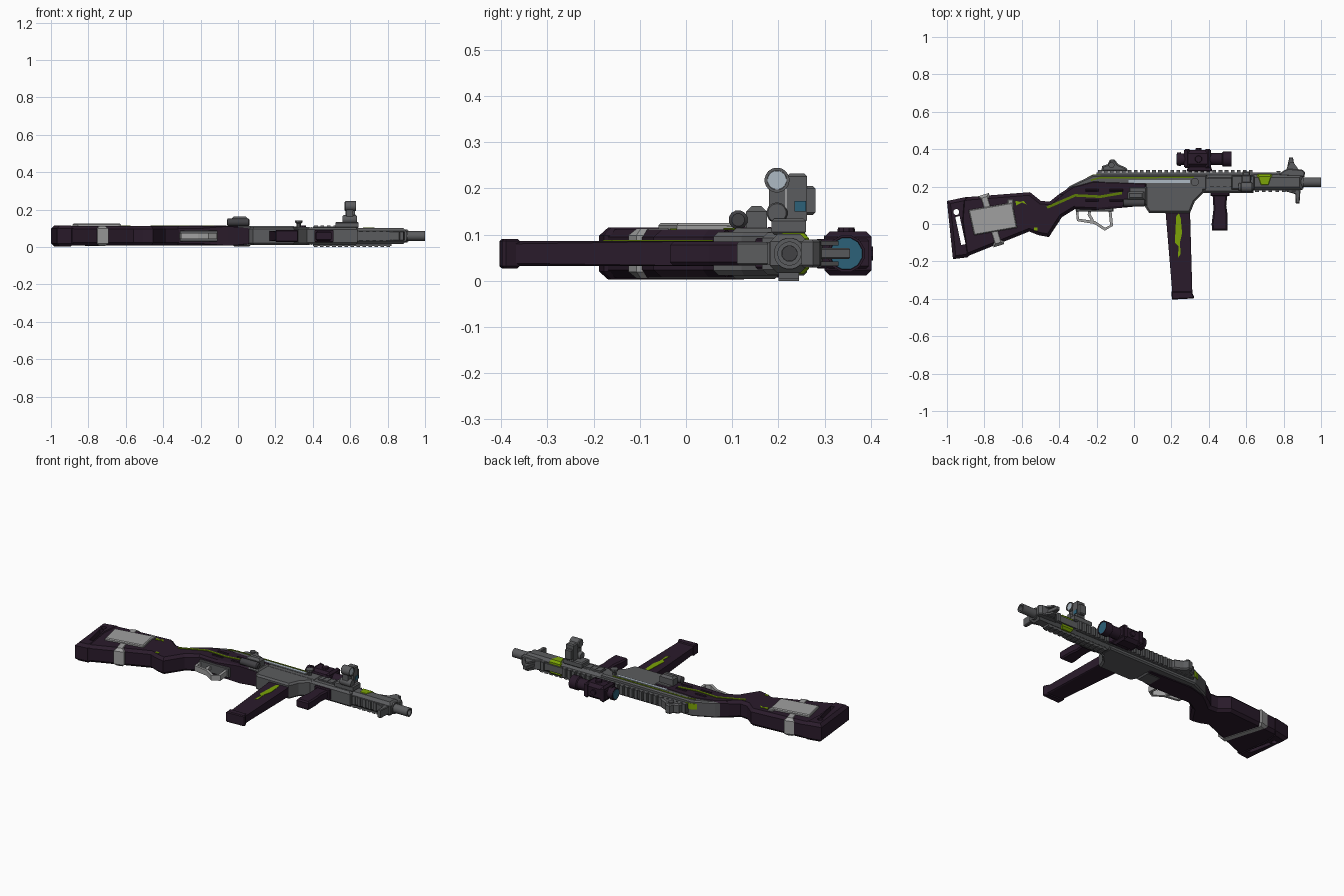
import bpy, bmesh, math
from mathutils import Vector

if "Cube" in bpy.data.objects:
    bpy.data.objects.remove(bpy.data.objects["Cube"])

ZC = 0.059  # mid-plane of the gun, which lies on its side


def mat(name, r, g, b):
    m = bpy.data.materials.new(name)
    m.diffuse_color = (r, g, b, 1)
    m.use_nodes = True
    m.node_tree.nodes["Principled BSDF"].inputs["Base Color"].default_value = m.diffuse_color
    return m


PURPLE = mat("dark_purple", 0.023, 0.011, 0.024)
GREY = mat("gun_grey", 0.105, 0.107, 0.112)
DARK = mat("dark_grey", 0.055, 0.054, 0.06)
LIGHT = mat("light_grey", 0.35, 0.35, 0.35)
SILVER = mat("silver_blue", 0.42, 0.49, 0.55)
LIME = mat("lime", 0.20, 0.37, 0.002)
OLIVE = mat("olive_green", 0.11, 0.20, 0.002)
TEAL = mat("lens_teal", 0.025, 0.12, 0.19)


def finish(name, bm, m):
    bmesh.ops.recalc_face_normals(bm, faces=bm.faces[:])
    me = bpy.data.meshes.new(name)
    bm.to_mesh(me)
    bm.free()
    me.materials.append(m)
    ob = bpy.data.objects.new(name, me)
    bpy.context.collection.objects.link(ob)
    return ob


def prism(name, pts, z0, z1, m, ch=0.0):
    """Outline in x,y extruded from z0 to z1 with chamfered rims."""
    bm = bmesh.new()
    f = bm.faces.new([bm.verts.new((x, y, z0)) for x, y in pts])
    ex = bmesh.ops.extrude_face_region(bm, geom=[f])
    for v in ex["geom"]:
        if isinstance(v, bmesh.types.BMVert):
            v.co.z = z1
    if ch:
        rim = [e for e in bm.edges if abs(e.verts[0].co.z - e.verts[1].co.z) < 1e-6]
        bmesh.ops.bevel(bm, geom=rim, offset=ch, segments=1, affect='EDGES', clamp_overlap=True)
    return finish(name, bm, m)


def mid(name, pts, half, m, ch=0.0):
    return prism(name, pts, ZC - half, ZC + half, m, ch)


def rect(x0, x1, y0, y1):
    return [(x0, y0), (x1, y0), (x1, y1), (x0, y1)]


def strip(path, w):
    """Outline of a polyline of width w."""
    left, right = [], []
    for i, p in enumerate(path):
        a, b = Vector(path[max(i - 1, 0)]), Vector(path[min(i + 1, len(path) - 1)])
        d = (b - a).normalized()
        n = Vector((-d.y, d.x)) * w / 2
        left.append(tuple(Vector(p) + n))
        right.append(tuple(Vector(p) - n))
    return left + right[::-1]


def lathe(name, prof, c, m, axis='X', seg=20):
    """Revolve (position, radius) pairs about an axis through c."""
    bm = bmesh.new()
    rings = []
    for t, r in prof:
        ring = []
        for i in range(seg):
            a = 2 * math.pi * (i + 0.5) / seg
            u, v = r * math.cos(a), r * math.sin(a)
            co = {'X': (t, c[0] + u, c[1] + v), 'Y': (c[0] + u, t, c[1] + v),
                  'Z': (c[0] + u, c[1] + v, t)}[axis]
            ring.append(bm.verts.new(co))
        rings.append(ring)
    for a, b in zip(rings, rings[1:]):
        for i in range(seg):
            j = (i + 1) % seg
            bm.faces.new((a[i], a[j], b[j], b[i]))
    bm.faces.new(rings[0])
    bm.faces.new(rings[-1])
    ob = finish(name, bm, m)
    bpy.context.view_layer.objects.active = ob
    ob.select_set(True)
    bpy.ops.object.shade_smooth_by_angle(angle=math.radians(35))
    ob.select_set(False)
    return ob


def rail(name, x0, x1, lo, hi, m, pitch=0.032, base=0.6):
    """Toothed rail between corners lo and hi (y,z); teeth rise along its thin axis."""
    (y0, za), (y1, zb) = lo, hi
    bm = bmesh.new()

    def box(a, b, c, d, e, f):
        r = bmesh.ops.create_cube(bm, size=1)
        for v in r["verts"]:
            v.co = ((a + b) / 2 + v.co.x * (b - a), (c + d) / 2 + v.co.y * (d - c),
                    (e + f) / 2 + v.co.z * (f - e))
    top = abs(y1 - y0) < abs(zb - za)
    ym = y0 + (y1 - y0) * base if top else y1
    zm = zb if top else za + (zb - za) * base
    box(x0, x1, min(y0, ym), max(y0, ym), min(za, zm), max(za, zm))
    n = int((x1 - x0) / pitch)
    for i in range(n):
        x = x0 + (x1 - x0) * (i + 0.5) / n
        box(x - pitch * .3, x + pitch * .3, min(y0, y1), max(y0, y1), min(za, zb), max(za, zb))
    return finish(name, bm, m)


# --- stock with slotted butt
stock = mid("stock", [(-.96, .13), (-.89, .144), (-.556, .17), (-.497, .123), (-.45, .12), (-.40, .16),
                      (-.33, .205), (-.28, .09), (-.315, .08), (-.385, .037), (-.455, -.07), (-.51, -.06),
                      (-.56, -.04), (-.89, -.172), (-.94, -.176)], .052, PURPLE, .016)
pad = mid("butt_pad", [(-1, .123), (-.89, .146), (-.90, .02), (-.875, -.16), (-.89, -.178), (-.968, -.188)],
          .056, PURPLE, .017)
slot = mid("slot_cutter", strip([(-.944, .04), (-.912, -.11)], .024), .2, PURPLE)
hole = lathe("hole_cutter", [(-.2, .016), (.3, .016)], (-.95, .064), PURPLE, 'Z', 12)
for c in (slot, hole):
    c.hide_render = True
    c.hide_viewport = True
    for ob in (stock, pad):
        b = ob.modifiers.new("cut", 'BOOLEAN')
        b.operation, b.object, b.solver = 'DIFFERENCE', c, 'EXACT'

# stock patch, strap and tabs
prism("stock_patch", [(-.885, .075), (-.65, .115), (-.625, -.02), (-.855, -.06)], .10, .125, LIGHT, .005)
mid("stock_strap", strip([(-.805, .157), (-.722, -.116)], .06), .0545, LIGHT, .015)
prism("patch_tab", rect(-.675, -.645, .08, .132), .10, .122, LIGHT, .004)
prism("stock_splash", [(-.63, .10), (-.60, .115), (-.575, .105), (-.59, .125), (-.61, .118), (-.635, .125)],
      .108, .114, LIME)
prism("stock_spot", rect(-.535, -.515, -.035, -.02), .108, .113, LIME)

# --- receiver
mid("receiver_lower", [(-.40, .16), (-.33, .205), (-.22, .235), (.07, .225), (.07, .10), (-.05, .088),
                       (-.20, .075), (-.32, .08)], .052, PURPLE, .012)
mid("receiver_upper", [(-.36, .187), (-.34, .205), (-.22, .262), (.39, .262), (.39, .18), (.06, .18),
                       (.06, .205), (-.2, .21)], .048, GREY, .010)
mid("receiver_front_block", rect(-.03, .07, .10, .2), .055, GREY, .008)
mid("magazine_well", [(.06, .09), (.08, .06), (.30, .06), (.325, .12), (.375, .17), (.375, .2), (.06, .2)],
    .047, GREY, .010)
prism("bolt_cover", rect(-.03, .30, .218, .236), .10, .111, SILVER)
prism("bolt_groove", rect(-.18, .31, .213, .242), .10, .1085, GREY)
prism("green_stripe", strip([(-.23, .234), (-.18, .248), (.32, .249)], .008), .10, .1095, OLIVE)
prism("grip_stripe", strip([(-.465, .088), (-.395, .118), (-.315, .153), (-.18, .146), (-.064, .166)], .014),
      .10, .1145, OLIVE)
prism("receiver_splash", [(-.25, .249), (-.22, .2645), (-.18, .2645), (-.18, .258), (-.23, .245)],
      .055, .09, LIME)
for i in range(2):
    for j in range(2):
        prism(f"grip_rib_{i}{j}", rect(-.26 + .13 * i, -.19 + .13 * i, .12 + .055 * j, .132 + .055 * j),
              .10, .116, PURPLE, .003)

# side knob and ejector housing
lathe("side_knob", [(-.06, .012), (-.055, .02), (.055, .021), (.062, .014)], (.113, .132), DARK, seg=12)
prism("side_housing", rect(-.035, .055, .13, .175), .10, .162, GREY, .012)
lathe("charging_handle", [(.10, .012), (.125, .012), (.132, .022), (.143, .022)], (.325, .225), GREY, 'Z', 10)

# trigger and guard
mid("trigger_guard", strip([(-.305, .085), (-.30, .022), (-.21, .008), (-.155, -.028), (-.12, -.008),
                            (-.13, .09)], .016), .016, LIGHT)
mid("trigger", strip([(-.235, .085), (-.24, .05), (-.22, .015)], .016), .01, LIGHT)
mid("trigger_plate", rect(-.31, -.11, .066, .09), .03, GREY, .004)

# --- magazine
mid("magazine", [(.165, .10), (.30, .10), (.30, .05), (.312, -.37), (.205, -.37), (.17, .05)], .027, PURPLE, .006)
mid("magazine_base", [(.20, -.36), (.308, -.36), (.322, -.39), (.318, -.398), (.203, -.404)], .032, PURPLE, .005)
prism("magazine_splash", [(.225, .04), (.24, .058), (.25, .03), (.257, -.05), (.245, -.1), (.25, -.16),
                          (.235, -.18), (.238, -.12), (.218, -.1), (.222, -.03)], .08, .088, LIME)

# --- handguard, barrel and rails
mid("handguard", rect(.38, .90, .182, .264), .042, GREY, .016)
mid("handguard_rear_block", rect(.37, .64, .165, .255), .046, GREY, .012)
mid("green_band", [(.672, .198), (.725, .198), (.742, .25), (.735, .2665), (.66, .2665), (.655, .25)],
    .0445, LIME, .012)
lathe("barrel", [(.88, .034), (.905, .034), (.905, .026), (1, .026), (1, .017), (.95, .017)], (.224, ZC), GREY)
lathe("bore", [(.94, .0165), (.97, .0165)], (.224, ZC), DARK)
rail("top_rail", -.20, .64, (.255, ZC - .027), (.288, ZC + .027), GREY)
rail("top_rail_front", .75, .84, (.255, ZC - .025), (.284, ZC + .025), GREY)
mid("top_rail_joint", rect(.63, .76, .26, .275), .02, GREY)
rail("side_rail_left", .40, .64, (.20, .098), (.245, .114), GREY, base=.8)
rail("side_rail_right", .40, .82, (.20, .02), (.245, .0), GREY, base=.75)
rail("bottom_rail", .64, .89, (.19, ZC - .025), (.172, ZC + .025), GREY)
mid("hand_stop", [(.80, .178), (.89, .178), (.885, .11), (.865, .11), (.862, .16)], .025, GREY, .004)

# foregrip
mid("foregrip_clamp", rect(.41, .51, .15, .18), .034, PURPLE, .005)
mid("foregrip", [(.42, .16), (.50, .16), (.493, .10), (.50, .05), (.50, -.035), (.418, -.035), (.415, .0), (.425, .08)],
    .026, PURPLE, .008)

# --- iron sights
mid("rear_sight", [(-.175, .28), (-.17, .31), (-.14, .32), (-.13, .343), (-.105, .346), (-.085, .32), (-.04, .30),
                   (-.03, .28)], .03, GREY, .008)
lathe("rear_sight_knob", [(.085, .016), (.098, .016)], (-.12, .315), GREY, 'Z', 10)
mid("front_sight_base", [(.765, .26), (.80, .285), (.825, .297), (.90, .29), (.915, .275), (.91, .25)], .03, GREY, .005)
mid("front_sight_post", [(.815, .285), (.83, .355), (.85, .355), (.862, .29)], .012, GREY, .003)
for s in (-1, 1):
    z = ZC + s * .022
    prism("front_sight_ear", [(.81, .285), (.835, .33), (.852, .33), (.885, .285)], z - .005, z + .005, GREY)

# --- scope
mid("scope_mount", [(.28, .28), (.42, .28), (.41, .31), (.29, .31)], .032, PURPLE, .005)
mid("scope_body", rect(.268, .412, .304, .396), .045, PURPLE, .018)
lathe("scope_eyepiece", [(.23, .036), (.25, .038), (.25, .032), (.275, .032)], (.347, ZC), PURPLE, seg=12)
lathe("scope_objective", [(.40, .034), (.47, .034), (.475, .041), (.52, .041), (.52, .036), (.512, .034)],
      (.347, ZC), PURPLE, seg=12)
lathe("scope_front_lens", [(.51, .035), (.517, .035)], (.347, ZC), TEAL, seg=12)
lathe("scope_rear_lens", [(.227, .029), (.235, .029)], (.347, ZC), TEAL, seg=12)
lathe("scope_top_dial", [(.39, .018), (.405, .016)], (.345, ZC), PURPLE, 'Y', 8)
lathe("scope_side_dial", [(.10, .02), (.115, .018)], (.345, .347), PURPLE, 'Z', 10)
for i, x in enumerate((.285, .395)):
    mid(f"scope_cap_{i}", rect(x - .012, x + .012, .30, .402), .048, PURPLE, .018)

# --- side light and laser module
prism("module_clamp", rect(.52, .645, .185, .26), .10, .135, GREY, .006)
lathe("module_lower_tube", [(.56, .02), (.565, .023), (.63, .023), (.635, .02)], (.197, .147), GREY, seg=14)
prism("module_bridge", rect(.58, .615, .18, .215), .15, .21, GREY, .004)
lathe("light_tube", [(.57, .022), (.575, .027), (.63, .027), (.63, .021), (.622, .021)], (.197, .218), GREY)
lathe("light_lens", [(.62, .0205), (.627, .0205)], (.197, .218), SILVER)
prism("laser_housing", rect(.575, .625, .218, .262), .125, .232, GREY, .006)
prism("laser_cap", rect(.58, .62, .25, .28), .143, .205, GREY, .005)
prism("laser_window", rect(.62, .629, .235, .26), .15, .173, TEAL)
